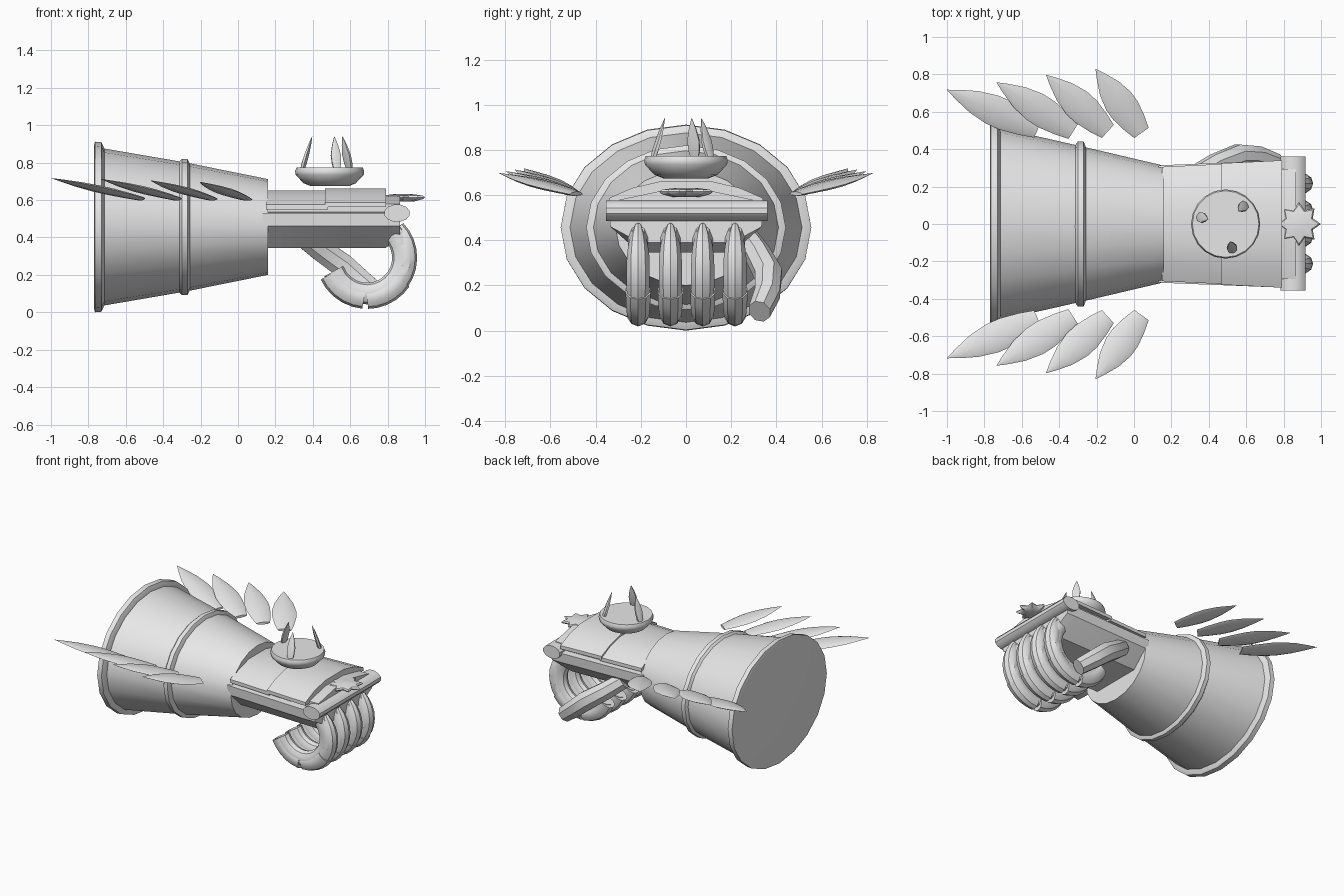
import bpy, bmesh, math
from mathutils import Vector

if "Cube" in bpy.data.objects:
    bpy.data.objects.remove(bpy.data.objects["Cube"])

steel = bpy.data.materials.new("pale_grey_steel")
steel.diffuse_color = (0.8, 0.8, 0.8, 1)
steel.use_nodes = True
steel.node_tree.nodes["Principled BSDF"].inputs["Base Color"].default_value = steel.diffuse_color


def loft(name, rings, angle=35):
    """Skin a list of equal-length point rings, with flat end caps."""
    bm = bmesh.new()
    vr = [[bm.verts.new(p) for p in r] for r in rings]
    n = len(rings[0])
    for a, b in zip(vr, vr[1:]):
        for i in range(n):
            j = (i + 1) % n
            bm.faces.new((a[i], a[j], b[j], b[i]))
    bm.faces.new(vr[0])
    bm.faces.new(vr[-1])
    bmesh.ops.recalc_face_normals(bm, faces=bm.faces)
    me = bpy.data.meshes.new(name)
    bm.to_mesh(me)
    bm.free()
    ob = bpy.data.objects.new(name, me)
    bpy.context.collection.objects.link(ob)
    me.materials.append(steel)
    bpy.ops.object.select_all(action='DESELECT')
    ob.select_set(True)
    bpy.context.view_layer.objects.active = ob
    bpy.ops.object.shade_smooth_by_angle(angle=math.radians(angle))
    return ob


def circle(n, off=0.0):
    return [(math.cos(2 * math.pi * (i + off) / n), math.sin(2 * math.pi * (i + off) / n)) for i in range(n)]


def sweep(name, path, radii, n, ref, angle=35):
    """Elliptical tube along a path; radii = (along ref, across ref)."""
    pts = [Vector(p) for p in path]
    ref = Vector(ref)
    rings = []
    for k, p in enumerate(pts):
        t = (pts[min(k + 1, len(pts) - 1)] - pts[max(k - 1, 0)]).normalized()
        b = (ref - ref.dot(t) * t).normalized()
        m = t.cross(b)
        ra, rb = radii[k]
        rings.append([p + b * ra * c + m * rb * s for c, s in circle(n, 0.5)])
    return loft(name, rings, angle)


def x_lathe(name, prof, n=20):
    """Elliptical sections along x: (x, half width y, half height z)."""
    return loft(name, [[(x, ry * c, 0.456 + rz * s) for c, s in circle(n)] for x, ry, rz in prof])


# Forearm cuff with its rims
x_lathe("cuff", [(-0.765, 0.525, 0.428), (-0.28, 0.415, 0.345), (0.16, 0.312, 0.256)])
x_lathe("cuff_rear_rim", [(-0.77, 0.53, 0.435), (-0.765, 0.555, 0.456), (-0.73, 0.555, 0.453), (-0.715, 0.52, 0.42)])
x_lathe("cuff_middle_band", [(-0.315, 0.42, 0.35), (-0.3, 0.442, 0.364), (-0.27, 0.442, 0.364), (-0.255, 0.405, 0.335)])


def mirrored(half):
    return half + [(-y, z) for y, z in reversed(half)]


# Palm block with a recessed strip under the top plates
palm = mirrored([(0.2, 0.345), (0.325, 0.46), (0.33, 0.53), (0.285, 0.535), (0.285, 0.58), (0.1, 0.62)])
loft("palm", [[(x, y * w, z + d * (z < 0.4)) for y, z in palm]
              for x, w, d in [(0.13, 0.95, 0), (0.79, 1.03, 0), (0.865, 1.03, 0.045)]], 20)

# Arched back-of-hand plates
arch = [(0.315, 0.55), (0.315, 0.575), (0.22, 0.62), (0.1, 0.65)]
under = [(-0.08, 0.6), (-0.2, 0.58)]
plate = mirrored(arch) + under + [(-y, z) for y, z in reversed(under)]
for name, secs, dz in [("rear_hand_plate", [(0.15, 0.97), (0.48, 1.02)], 0.0),
                       ("front_hand_plate", [(0.465, 1.03), (0.79, 1.08)], 0.012)]:
    loft(name, [[(x, y * w, z + dz) for y, z in plate] for x, w in secs], 25)

# Knuckle bar
sweep("knuckle_bar", [(0.85, -0.355, 0.53), (0.85, 0.36, 0.53)], [(0.07, 0.047)] * 2, 12, (1, 0, 0))

# Flat spiked star over the knuckles
star = [(c * (0.118 if i % 2 == 0 else 0.08), s * (0.118 if i % 2 == 0 else 0.08))
        for i, (c, s) in enumerate(circle(16))]
loft("knuckle_star", [[(0.882 + x * k, y * k, z) for x, y in star]
                      for z, k in [(0.592, 0.5), (0.605, 0.9), (0.615, 1), (0.624, 0.9), (0.632, 0.4)]])


def arc(y, r, a0, a1, n):
    return [(0.69 + r * math.cos(math.radians(a0 + (a1 - a0) * i / n)), y,
             0.292 + r * math.sin(math.radians(a0 + (a1 - a0) * i / n))) for i in range(n + 1)]


# Curled fingers, each with three armour pieces
for i, y in enumerate((-0.212, -0.069, 0.074, 0.217)):
    sweep(f"finger_{i}", arc(y, 0.192, 62, -158, 16), [(0.047, 0.058)] * 17, 10, (0, 1, 0))
    sweep(f"finger_upper_armour_{i}", arc(y, 0.212, 45, -36, 7),
          [(w, 0.056) for w in (0.02, 0.036, 0.046, 0.052, 0.054, 0.054, 0.054, 0.052)], 10, (0, 1, 0))
    sweep(f"finger_middle_armour_{i}", arc(y, 0.214, -33, -90, 5),
          [(w, 0.06) for w in (0.058, 0.057, 0.055, 0.053, 0.05, 0.048)], 10, (0, 1, 0))
    sweep(f"finger_tip_armour_{i}", arc(y, 0.214, -94, -156, 5),
          [(0.052, 0.06)] * 6, 10, (0, 1, 0))

# Thumb folded along the side
sweep("thumb", [(0.33, 0.26, 0.42), (0.44, 0.32, 0.335), (0.56, 0.365, 0.25), (0.66, 0.36, 0.165), (0.76, 0.325, 0.085)],
      [(0.055, 0.06), (0.06, 0.065), (0.065, 0.07), (0.06, 0.065), (0.052, 0.058)], 8, (0, 1, 0))

# Round dish on the back of the hand
loft("dish", [[(0.49 + r * c, r * s, z) for c, s in circle(20)]
              for r, z in [(0.1, 0.674), (0.14, 0.69), (0.182, 0.735), (0.185, 0.755), (0.178, 0.773)]])

# Three upright blades on the dish, leaning inwards
for i, deg in enumerate((165, 45, -75)):
    a = math.radians(deg)
    out, tan = Vector((math.cos(a), math.sin(a), 0)), Vector((-math.sin(a), math.cos(a), 0))
    path = [Vector((0.49, 0, 0.76 + 0.18 * t)) + out * (0.152 - 0.055 * t) for t in (0, 0.2, 0.45, 0.75, 1)]
    sweep(f"dish_blade_{i}", path, [(0.018, 0.012), (0.028, 0.014), (0.031, 0.012), (0.018, 0.008), (0.001, 0.001)],
          6, tan, 40)

# Side feathers: root and tip in plan, lying on one tilted plane per side
feathers = [((-0.515, 0.505), (-1.0, 0.717)), ((-0.325, 0.495), (-0.735, 0.757)),
            ((-0.14, 0.495), (-0.47, 0.797)), ((0.04, 0.487), (-0.205, 0.828))]
stations = [(0, 0.047), (0.15, 0.066), (0.35, 0.082), (0.5, 0.082), (0.7, 0.062), (0.87, 0.03), (1, 0.001)]
for side in (1, -1):
    for i, (root, tip) in enumerate(feathers):
        r, d = Vector(root), Vector(tip) - Vector(root)
        across = Vector((-d.y, d.x)).normalized()
        rings = []
        for t, w in stations:
            ring = []
            for c, s in circle(8):
                q = r + d * t + across * w * c
                z = 0.606 - 0.165 * (q.x - r.x) + 0.15 * (q.y - r.y) + s * (0.016 * w / 0.082)
                ring.append((q.x, side * q.y, z))
            rings.append(ring)
        loft(f"feather_{'left' if side > 0 else 'right'}_{i}", rings, 50)
